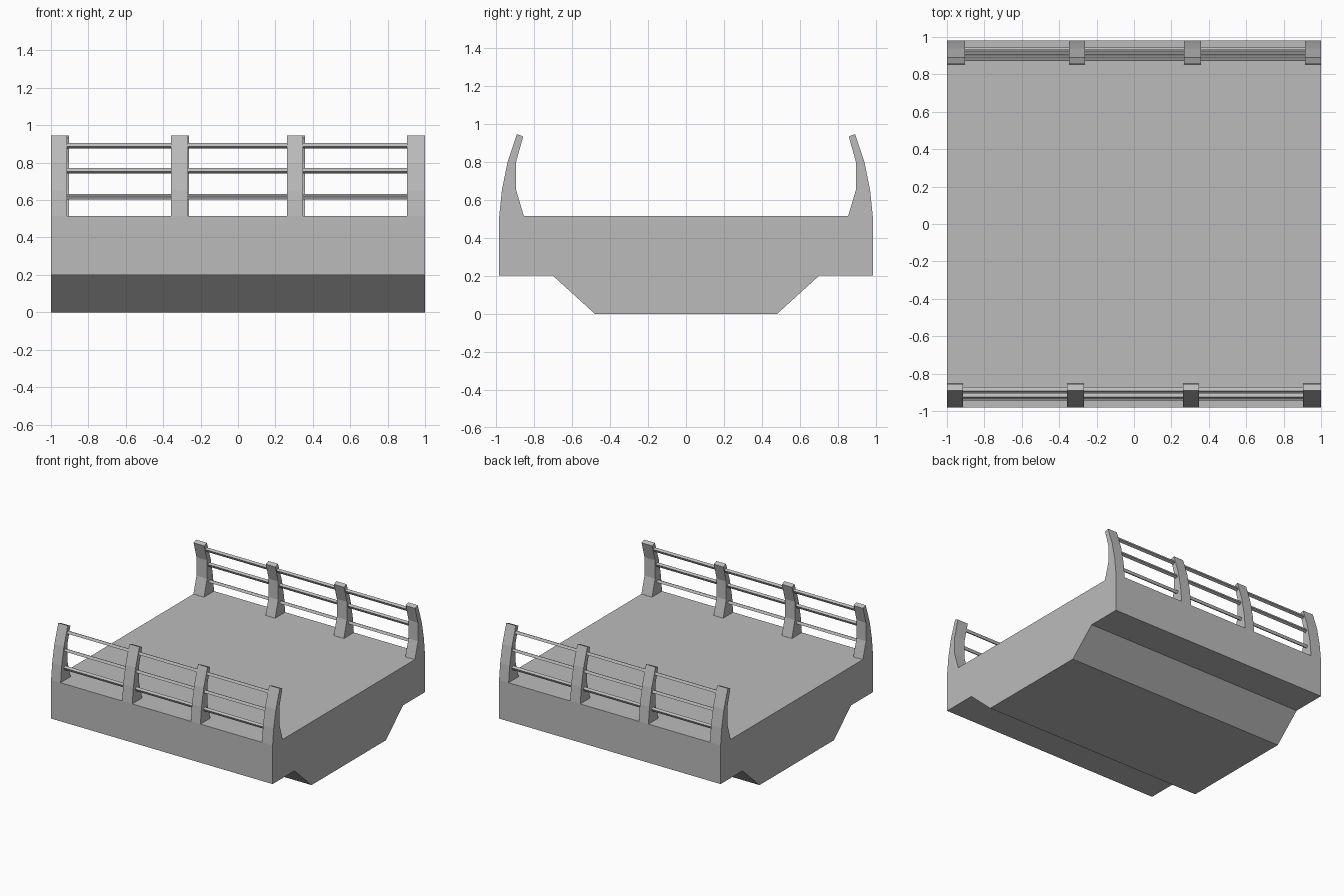
import bpy, bmesh, math
from mathutils import Matrix

if "Cube" in bpy.data.objects:
    bpy.data.objects.remove(bpy.data.objects["Cube"], do_unlink=True)

grey = bpy.data.materials.new("concrete grey")
grey.use_nodes = True
colour = (0.5, 0.5, 0.5, 1)
grey.diffuse_color = colour
grey.node_tree.nodes["Principled BSDF"].inputs["Base Color"].default_value = colour


def extrude_x(name, profile, x0, x1, turned=False):
    """Extrude a (y, z) profile along x; turned spins it to the opposite side."""
    bm = bmesh.new()
    face = bm.faces.new([bm.verts.new((x0, y, z)) for y, z in profile])
    out = bmesh.ops.extrude_face_region(bm, geom=[face])
    moved = [v for v in out["geom"] if isinstance(v, bmesh.types.BMVert)]
    bmesh.ops.translate(bm, vec=(x1 - x0, 0, 0), verts=moved)
    if turned:
        bm.transform(Matrix.Rotation(math.pi, 4, "Z"))
    bmesh.ops.recalc_face_normals(bm, faces=bm.faces)
    mesh = bpy.data.meshes.new(name)
    bm.to_mesh(mesh)
    bm.free()
    mesh.materials.append(grey)
    obj = bpy.data.objects.new(name, mesh)
    bpy.context.collection.objects.link(obj)
    return obj


def bar_profile(y, z, radius, tilt):
    """Square bar section, tilted so its outer face leans upward."""
    angles = [math.radians(45 - tilt + 90 * i) for i in range(4)]
    return [(y + radius * math.cos(a), z + radius * math.sin(a)) for a in angles]


# Deck slab with the tapered girder beneath
half = [(0.48, 0), (0.70, 0.2), (0.982, 0.2), (0.982, 0.515)]
extrude_x("bridge_deck", half + [(-y, z) for y, z in reversed(half)], -1, 1)

# Curved posts and tilted rails, repeated on both sides by a half turn
post = [(-0.982, 0.515), (-0.968, 0.65), (-0.939, 0.795), (-0.889, 0.945),
        (-0.856, 0.932), (-0.893, 0.80), (-0.893, 0.65), (-0.853, 0.515)]
spans = [(-1, -0.914), (-0.358, -0.267), (0.262, 0.348), (0.904, 1)]
rails = [(-0.887, 0.891, 27), (-0.919, 0.757, 27), (-0.928, 0.617, 63)]
for side, turned in (("front", False), ("back", True)):
    for i, (x0, x1) in enumerate(spans):
        extrude_x(f"{side}_post_{i + 1}", post, x0, x1, turned)
    for i, (y, z, tilt) in enumerate(rails):
        extrude_x(f"{side}_rail_{i + 1}", bar_profile(y, z, 0.016, tilt),
                  -0.95, 0.95, turned)
